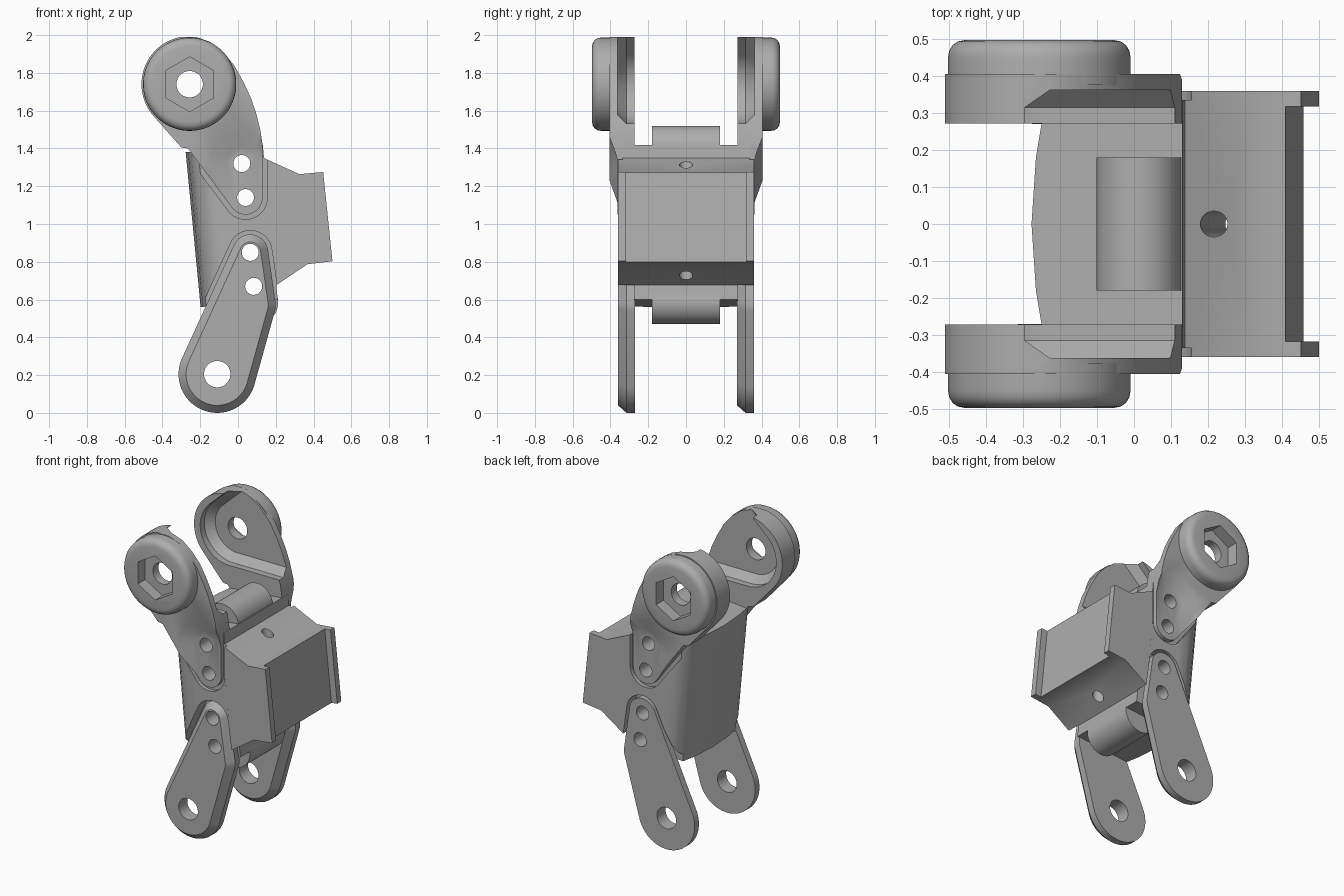
import bpy, bmesh, math
from mathutils import Vector
from mathutils.geometry import convex_hull_2d

if "Cube" in bpy.data.objects:
    bpy.data.objects.remove(bpy.data.objects["Cube"])

grey = bpy.data.materials.new("plain grey")
grey.diffuse_color = (0.42, 0.42, 0.42, 1)
grey.use_nodes = True
grey.node_tree.nodes["Principled BSDF"].inputs["Base Color"].default_value = grey.diffuse_color


def skin(name, rings):
    """Closed solid through rings of equal point count."""
    bm = bmesh.new()
    vs = [[bm.verts.new(p) for p in r] for r in rings]
    n = len(vs[0])
    bm.faces.new(vs[0])
    bm.faces.new(vs[-1])
    for a, b in zip(vs, vs[1:]):
        for i in range(n):
            j = (i + 1) % n
            bm.faces.new((a[i], a[j], b[j], b[i]))
    bmesh.ops.recalc_face_normals(bm, faces=bm.faces)
    me = bpy.data.meshes.new(name)
    bm.to_mesh(me)
    bm.free()
    me.materials.append(grey)
    ob = bpy.data.objects.new(name, me)
    bpy.context.collection.objects.link(ob)
    return ob


def prism(name, pts, y0, y1):
    return skin(name, [[(x, y, z) for x, z in pts] for y in (y0, y1)])


def loft(name, circles, layers, n=48):
    """Outline wrapped round circles (x, z, r); layers are (y, outline offset)."""
    spots = [(x, z, r, 2 * math.pi * (k + .5) / n) for x, z, r in circles for k in range(n)]
    at = lambda s, d: (s[0] + (s[2] + d) * math.cos(s[3]), s[1] + (s[2] + d) * math.sin(s[3]))
    hull = convex_hull_2d([Vector(at(s, 0)) for s in spots])
    rings = []
    for y, d in layers:
        ring = [at(spots[i], d) for i in hull]
        rings.append([(x, y, z) for x, z in ring])
    return skin(name, rings)


def bake(ob):
    dg = bpy.context.evaluated_depsgraph_get()
    me = bpy.data.meshes.new_from_object(ob.evaluated_get(dg))
    ob.modifiers.clear()
    ob.data = me


def boolean(ob, tool, op='DIFFERENCE'):
    m = ob.modifiers.new("cut", 'BOOLEAN')
    m.operation, m.object, m.solver = op, tool, 'EXACT'
    bake(ob)
    bpy.data.objects.remove(tool)


def drill(ob, x, z, r, n=32):
    boolean(ob, loft("drill", [(x, z, r)], [(-.8, 0), (.8, 0)], n))


def arc(x, z, r, a0, a1, n):
    return [(x + r * math.cos(math.radians(a0 + (a1 - a0) * i / n)),
             z + r * math.sin(math.radians(a0 + (a1 - a0) * i / n))) for i in range(n + 1)]


UPPER = [(.02, 1.32), (.04, 1.14)]
LOWER = [(.065, .85), (.083, .67)]
LEG = [(-.11, .205, .205), (.065, .85, .095), (.09, .57, .11)]
CX, CZ = -.256, 1.74
parts = []

# Body: rounded back, extruded along its leaning axis
half = [(.012, .18), (.027, .27), (.045, .315), (.075, .343), (.13, .36), (.41, .36)]
plan = [(0, 0)] + half + [(u, -v) for u, v in reversed(half)]
c, s = math.cos(math.radians(5.5)), math.sin(math.radians(5.5))
body = skin("body", [[(x + u * c, v, z + u * s) for u, v in plan]
                     for x, z in ((-.198, .56), (-.277, 1.38))])

# Front block with side flanges
block = prism("front_block", [(.04, 1.36), (.135, 1.35), (.325, 1.264), (.451, 1.275),
                              (.50, .803), (.367, .787), (.203, .676), (.06, .67)], -.3598, .3598)
boolean(block, prism("recess", [(.404, 1.32), (.465, .73), (.7, .73), (.7, 1.32)], -.318, .318))
boolean(body, block, 'UNION')

# Hinge barrels at top and bottom
for x, z in ((.013, 1.405), (.098, .585)):
    boolean(body, loft("barrel", [(x, z, .115)], [(-.18, 0), (.18, 0)]), 'UNION')

# Pockets in the body sides for legs and arms
for sd in (-1, 1):
    boolean(body, loft("leg_pocket", [(x, z, r + .02) for x, z, r in LEG],
                       [(sd * .275, 0), (sd * .5, 0)]))
    boolean(body, loft("arm_pocket", [(.04, 1.14, .115), (-.29, 1.42, .02), (.13, 1.45, .025)],
                       [(sd * .335, 0), (sd * .5, 0)]))

# Pin holes and the leaning bore through the front block
for x, z in UPPER + LOWER:
    drill(body, x, z, .045)
bore = skin("bore", [[(x + .035 * math.cos(t * math.pi / 12), .035 * math.sin(t * math.pi / 12), z)
                      for t in range(24)] for x, z in ((.185, 1.6), (.315, .4))])
boolean(body, bore)
parts.append(body)

# Legs: both chamfered on the side facing the front
for name, y in (("front_leg", -.36), ("back_leg", .27)):
    leg = loft(name, LEG, [(y, -.04), (y + .045, 0), (y + .09, 0)])
    for x, z in LOWER:
        drill(leg, x, z, .045)
    drill(leg, -.11, .205, .07)
    parts.append(leg)

# Arm plate
outline = (arc(CX, CZ, .255, 100, 222, 24) + [(-.30, 1.405), (-.265, 1.40)]
           + arc(.04, 1.14, .09, 215, 365, 20)
           + [(.13, 1.42), (.118, 1.50), (.095, 1.59), (.067, 1.67), (.03, 1.75),
              (-.02, 1.84), (-.08, 1.91), (-.15, 1.965), (-.22, 1.99)])
arm = prism("arms", outline, -.405, -.272)
# inner socket, open towards the upper right
boolean(arm, loft("socket", [(CX, CZ, .21), (.4, 2.0, .47)],
                  [(-.2, 0), (-.315, 0), (-.362, -.047)]))
# conical relief round the pin holes
boolean(arm, loft("relief", [(.03, 1.31, .10), (.06, 1.0, .10)], [(-.362, 0), (-.43, .12)]))
for x, z in UPPER:
    drill(arm, x, z, .045)
drill(arm, CX, CZ, .07)

# Round knuckle cap with hexagonal recess
cap = loft("knuckle_caps", [(CX, CZ, .247)],
           [(-.375, 0), (-.45, 0), (-.468, -.003), (-.483, -.012), (-.493, -.026), (-.497, -.045)], 64)
boolean(cap, prism("hex", arc(CX, CZ, .145, 30, 330, 5), -.42, -.6))
drill(cap, CX, CZ, .07)

for ob in (arm, cap):
    m = ob.modifiers.new("mirror", 'MIRROR')
    m.use_axis = (False, True, False)
    bake(ob)
    parts.append(ob)

# Smooth round faces, keep edges sharp
bpy.ops.object.select_all(action='DESELECT')
for ob in parts:
    ob.select_set(True)
bpy.context.view_layer.objects.active = body
bpy.ops.object.shade_smooth_by_angle(angle=math.radians(30))
